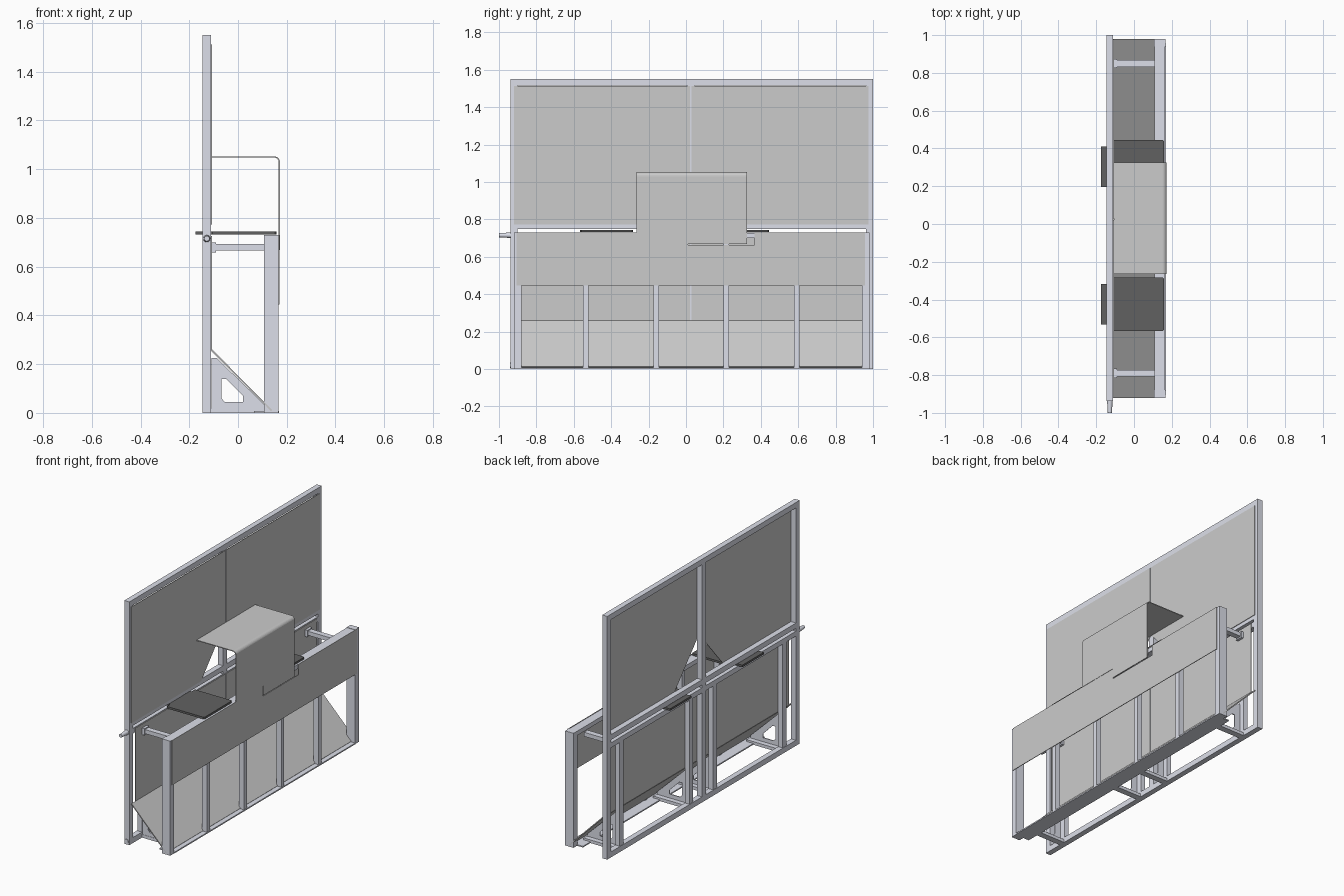
import bpy, bmesh, math
from mathutils import Vector

if "Cube" in bpy.data.objects:
    bpy.data.objects.remove(bpy.data.objects["Cube"])


def material(name, col):
    m = bpy.data.materials.new(name)
    m.diffuse_color = (*col, 1)
    m.use_nodes = True
    m.node_tree.nodes["Principled BSDF"].inputs["Base Color"].default_value = m.diffuse_color
    return m


METAL = material("pale_metal", (0.72, 0.74, 0.82))
DARK = material("dark_plate", (0.12, 0.12, 0.12))


def finish(name, bm, mat=None):
    bmesh.ops.recalc_face_normals(bm, faces=bm.faces)
    me = bpy.data.meshes.new(name)
    bm.to_mesh(me)
    bm.free()
    ob = bpy.data.objects.new(name, me)
    bpy.context.collection.objects.link(ob)
    if mat:
        me.materials.append(mat)
    return ob


def box(name, x, y, z, mat=METAL):
    bm = bmesh.new()
    bmesh.ops.create_cube(bm, size=1)
    for v in bm.verts:
        v.co = Vector([(r[0] + r[1]) / 2 + c * (r[1] - r[0]) for c, r in zip(v.co, (x, y, z))])
    return finish(name, bm, mat)


def prism(name, pts, axis, lo, hi, mat=None, hole=None):
    """Extrude a 2D outline along an axis; an equal-length hole is bridged to the outline."""
    bm = bmesh.new()

    def place(p, d):
        c = list(p)
        c.insert("xyz".index(axis), d)
        return bm.verts.new(c)

    outer = [[place(p, d) for p in pts] for d in (lo, hi)]
    rings = [outer]
    if hole:
        rings.append([[place(p, d) for p in hole] for d in (lo, hi)])
    n = len(pts)
    for ring in rings:
        for i in range(n):
            j = (i + 1) % n
            bm.faces.new((ring[0][i], ring[0][j], ring[1][j], ring[1][i]))
    for s in (0, 1):
        if hole:
            for i in range(n):
                j = (i + 1) % n
                bm.faces.new((outer[s][i], outer[s][j], rings[1][s][j], rings[1][s][i]))
        else:
            bm.faces.new(outer[s])
    return finish(name, bm, mat)


def rod(name, x, z, y0, y1, r0, r1):
    n = 16
    bm = bmesh.new()
    ends = [[bm.verts.new((x + r * math.cos(i * math.tau / n), y, z + r * math.sin(i * math.tau / n)))
             for i in range(n)] for y, r in ((y0, r0), (y1, r1))]
    for i in range(n):
        j = (i + 1) % n
        bm.faces.new((ends[0][i], ends[0][j], ends[1][j], ends[1][i])).smooth = True
    for e in ends:
        bm.faces.new(e)
    return finish(name, bm, METAL)


# Tall back frame: posts and rails
BX = (-0.145, -0.110)
for nm, y in (("left", (-0.937, -0.900)), ("middle", (0.008, 0.045)), ("right", (0.963, 1.0))):
    box("back_post_" + nm, BX, y, (0, 1.55))
for nm, z in (("bottom", (0, 0.035)), ("waist", (0.698, 0.730)),
              ("upper", (0.748, 0.782)), ("top", (1.515, 1.55))):
    for side, y in (("left", (-0.905, 0.012)), ("right", (0.041, 0.967))):
        box(f"back_rail_{nm}_{side}", BX, y, z)

# Pivot rod stub and end caps
rod("pivot_stub", -0.128, 0.715, -1.0, -0.93, 0.011, 0.015)
rod("foot_cap", -0.128, 0.02, -0.942, -0.93, 0.014, 0.014)

# Upper back panels with a triangular opening behind the hood
prism("upper_panel_left", [(-0.92, 0.772), (-0.22, 0.772), (0.022, 1.05), (0.022, 1.512), (-0.92, 1.512)],
      "x", -0.110, -0.106)
prism("upper_panel_right", [(0.976, 0.772), (0.28, 0.772), (0.030, 1.05), (0.030, 1.512), (0.976, 1.512)],
      "x", -0.110, -0.106)

# Lower back panels and the sloped kick panel
for nm, y in (("left", (-0.88, 0.022)), ("right", (0.03, 0.945))):
    box("lower_panel_" + nm, (-0.110, -0.106), y, (0.258, 0.725), None)
prism("sloped_panel", [(-0.110, 0.255), (-0.106, 0.260), (0.140, 0.012), (0.136, 0.007)],
      "y", -0.92, 0.98)

# Inner uprights, gussets and floor cross beams
OUT = [(-0.109, 0.225), (-0.088, 0.225), (0.107, 0.036), (0.107, 0.002), (-0.05, 0.002), (-0.109, 0.002)]
HOLE = [(-0.068, 0.140), (-0.050, 0.140), (0.020, 0.070), (0.020, 0.045), (-0.055, 0.045), (-0.068, 0.060)]
for i, y in enumerate((-0.79, -0.09, 0.15, 0.85)):
    box(f"inner_upright_{i}", (-0.142, -0.111), (y - 0.02, y + 0.02), (0.03, 0.70))
    prism(f"gusset_{i}", OUT, "y", y - 0.018, y - 0.012, METAL, HOLE)
    box(f"floor_beam_{i}", (-0.112, 0.112), (y - 0.02, y + 0.02), (0, 0.02))

# Horizontal struts tying back frame to front frame
for i, y in enumerate((-0.79, 0.85)):
    box(f"strut_{i}", (-0.11, 0.112), (y - 0.018, y + 0.018), (0.667, 0.693))
    box(f"strut_bracket_{i}", (-0.11, -0.09), (y - 0.024, y + 0.024), (0.658, 0.70))

# Front frame
for nm, y in (("left", (-0.92, -0.88)), ("right", (0.94, 0.98))):
    box("front_post_" + nm, (0.107, 0.166), y, (0, 0.73))
box("front_top_rail", (0.109, 0.165), (-0.885, 0.945), (0.700, 0.728))
box("front_sole_plate", (0.065, 0.168), (-0.885, 0.945), (0, 0.008))
for i, y in enumerate((-0.535, -0.16, 0.215, 0.592)):
    box(f"front_slat_{i}", (0.130, 0.165), (y - 0.015, y + 0.015), (0.006, 0.705))

# Front fascia board, notched for the hood flap
prism("fascia_board", [(-0.905, 0.445), (0.957, 0.445), (0.957, 0.73), (0.365, 0.73), (0.365, 0.663),
                       (0.01, 0.663), (0.01, 0.73), (-0.905, 0.73)], "x", 0.166, 0.170)

# Bent hood: top sheet, rounded bend, front sheet
arc = [(math.cos(a), math.sin(a)) for a in (math.radians(90 - 15 * k) for k in range(7))]
cx, cz = 0.150, 1.030
outer = [(-0.107, 1.052)] + [(cx + 0.022 * c, cz + 0.022 * s) for c, s in arc] + [(0.172, 0.728)]
inner = [(-0.107, 1.047)] + [(cx + 0.017 * c, cz + 0.017 * s) for c, s in arc] + [(0.167, 0.728)]
prism("hood", outer + inner[::-1], "y", -0.265, 0.325)
box("hood_flap", (0.167, 0.172), (0.012, 0.325), (0.668, 0.729), None)

# Dark shelf plates with a tab reaching through the back frame
for i, y in enumerate((-0.425, 0.303)):
    prism(f"shelf_plate_{i}", [(-0.175, y - 0.108), (-0.105, y - 0.108), (-0.105, y - 0.141), (0.152, y - 0.141),
                               (0.158, y - 0.135), (0.158, y + 0.135), (0.152, y + 0.141), (-0.105, y + 0.141),
                               (-0.105, y + 0.108), (-0.175, y + 0.108)], "z", 0.731, 0.744, DARK)
